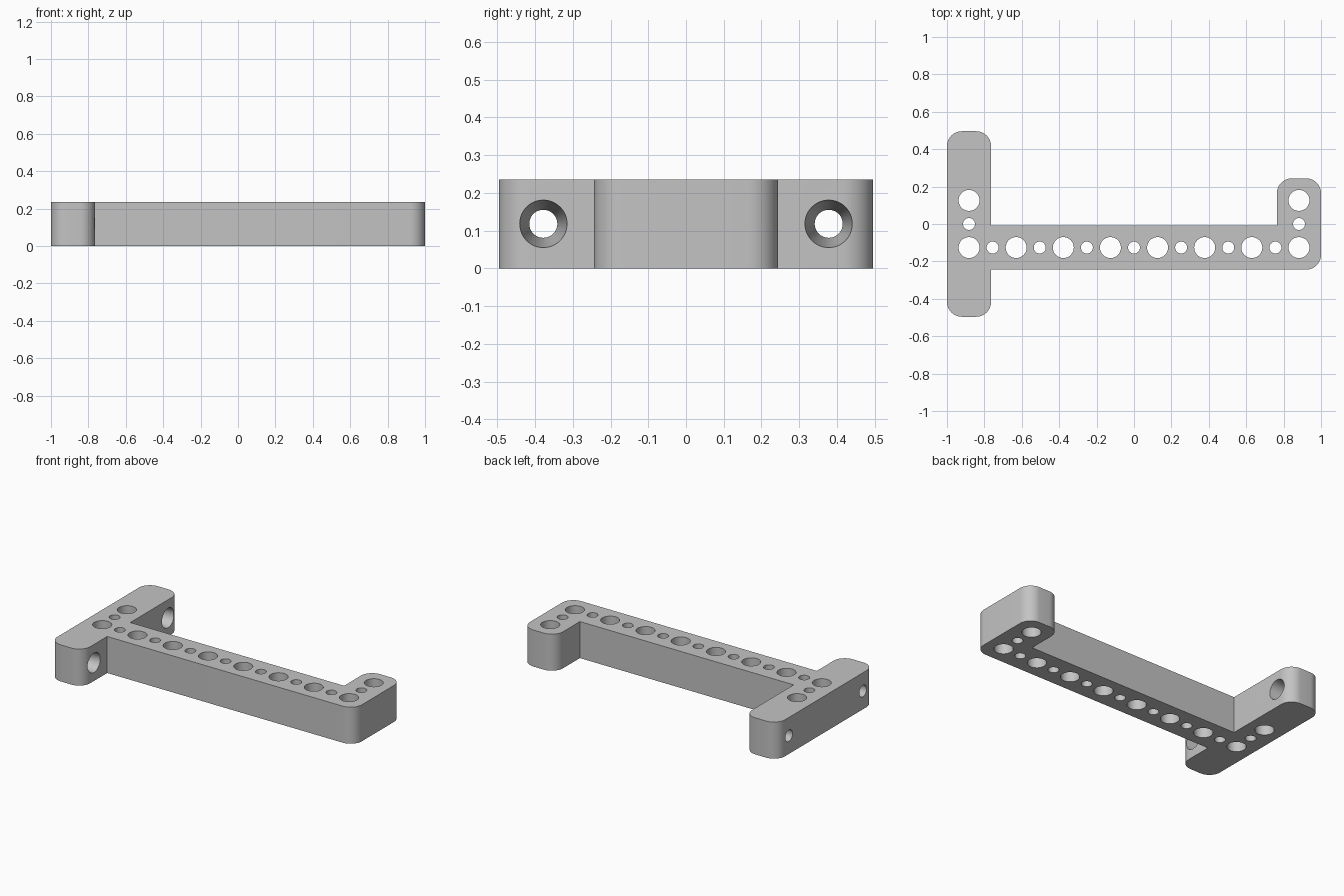
import bpy, bmesh, math
from mathutils import Matrix, Vector

old = bpy.data.objects.get("Cube")
if old:
    bpy.data.objects.remove(old, do_unlink=True)

PITCH = 0.126          # hole spacing
HALF = 0.118           # half the beam width
HEIGHT = 2 * HALF
CORNER = 0.08
BEAM_Y = -PITCH
END_X = 7 * PITCH      # centre line of the two cross arms

grey = bpy.data.materials.new("plain grey")
grey.use_nodes = True
colour = (0.55, 0.55, 0.55, 1)
grey.diffuse_color = colour
grey.node_tree.nodes["Principled BSDF"].inputs["Base Color"].default_value = colour


def make_object(name, bm):
    bmesh.ops.recalc_face_normals(bm, faces=bm.faces)
    mesh = bpy.data.meshes.new(name)
    bm.to_mesh(mesh)
    bm.free()
    mesh.materials.append(grey)
    obj = bpy.data.objects.new(name, mesh)
    bpy.context.collection.objects.link(obj)
    return obj


def add_hole(bm, centre, r1, r2, depth, turn=Matrix()):
    bmesh.ops.create_cone(bm, cap_ends=True, segments=48, radius1=r1, radius2=r2,
                          depth=depth, matrix=Matrix.Translation(centre) @ turn)


# Outline of the bracket: long cross arm, beam and short arm; True marks rounded corners
left, inner_left = -1.0, -END_X + HALF
inner_right, right = END_X - HALF, 1.0
front, back = BEAM_Y - HALF, BEAM_Y + HALF
long_y, short_y = 3 * PITCH + HALF, PITCH + HALF
outline = [
    (left, -long_y, True), (inner_left, -long_y, True),
    (inner_left, front, False), (right, front, True),
    (right, short_y, True), (inner_right, short_y, True),
    (inner_right, back, False), (inner_left, back, False),
    (inner_left, long_y, True), (left, long_y, True),
]
bm = bmesh.new()
verts = [bm.verts.new((x, y, 0)) for x, y, _ in outline]
bm.faces.new(verts)
rounded = [v for v, point in zip(verts, outline) if point[2]]
bmesh.ops.bevel(bm, geom=rounded, offset=CORNER, offset_type='OFFSET',
                segments=12, profile=0.5, affect='VERTICES')
top = bmesh.ops.extrude_face_region(bm, geom=bm.faces[:])["geom"]
bmesh.ops.translate(bm, vec=(0, 0, HEIGHT),
                    verts=[g for g in top if isinstance(g, bmesh.types.BMVert)])
bracket = make_object("bracket", bm)

# Upright holes: alternating large and small along the beam and up both arms
bm = bmesh.new()
spots = [((i - 7) * PITCH, BEAM_Y, i) for i in range(15)]
spots += [(s * END_X, BEAM_Y + i * PITCH, i) for s in (-1, 1) for i in (1, 2)]
for x, y, i in spots:
    radius = 0.032 if i % 2 else 0.056
    add_hole(bm, Vector((x, y, HALF)), radius, radius, HEIGHT * 2)

# Tapered sideways holes through the long arm, wide on the inner side
sideways = Matrix.Rotation(math.radians(90), 4, 'Y')
for y in (-3 * PITCH, 3 * PITCH):
    add_hole(bm, Vector((-END_X, y, HALF)), 0.0345, 0.0655, HEIGHT * 1.2, sideways)
cutter = make_object("hole_cutter", bm)
cutter.hide_render = True

# Cut the holes and tidy up
cut = bracket.modifiers.new("holes", 'BOOLEAN')
cut.operation = 'DIFFERENCE'
cut.solver = 'EXACT'
cut.object = cutter
bpy.ops.object.select_all(action='DESELECT')
bpy.context.view_layer.objects.active = bracket
bracket.select_set(True)
bpy.ops.object.modifier_apply(modifier=cut.name)
bpy.data.objects.remove(cutter, do_unlink=True)
bpy.ops.object.shade_smooth_by_angle(angle=math.radians(30))
